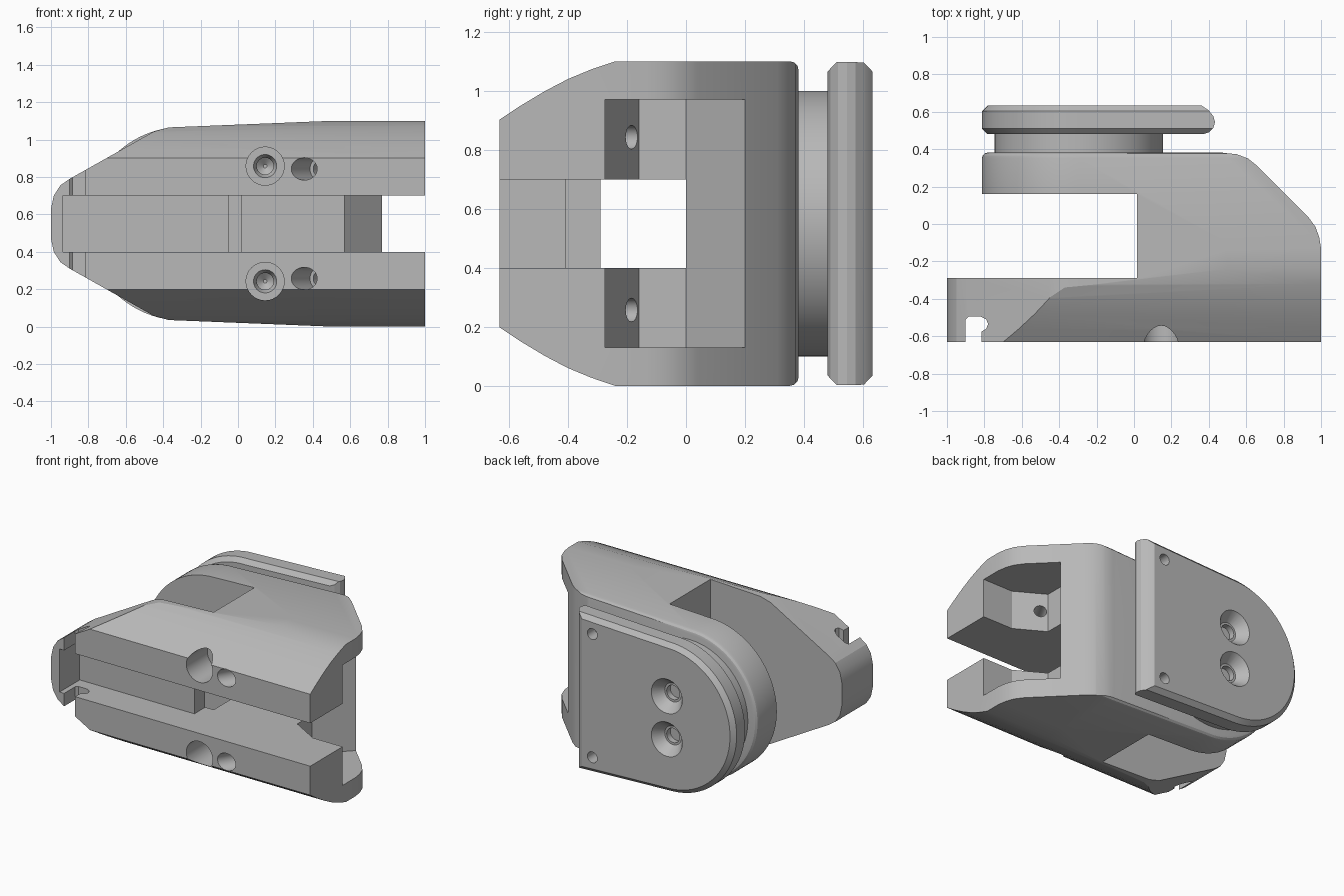
import bpy, bmesh, math
from mathutils import Vector

if "Cube" in bpy.data.objects:
    bpy.data.objects.remove(bpy.data.objects["Cube"])

HEIGHT = 1.1
MID = HEIGHT / 2

grey = bpy.data.materials.new("machined grey")
grey.use_nodes = True
grey.diffuse_color = (0.48, 0.48, 0.48, 1)
grey.node_tree.nodes["Principled BSDF"].inputs["Base Color"].default_value = grey.diffuse_color


def finish(name, bm):
    bmesh.ops.recalc_face_normals(bm, faces=bm.faces)
    mesh = bpy.data.meshes.new(name)
    bm.to_mesh(mesh)
    bm.free()
    mesh.materials.append(grey)
    obj = bpy.data.objects.new(name, mesh)
    bpy.context.collection.objects.link(obj)
    return obj


def prism(name, outline, axis, low, high, bevel_low=0, bevel_high=0, segments=1):
    """Extrude an outline along an axis, with optional rounded rims."""
    def place(u, v, w):
        return {"x": (w, u, v), "y": (u, w, v), "z": (u, v, w)}[axis]
    bm = bmesh.new()
    a = [bm.verts.new(place(u, v, low)) for u, v in outline]
    b = [bm.verts.new(place(u, v, high)) for u, v in outline]
    caps = [bm.faces.new(a), bm.faces.new(b)]
    n = len(a)
    for i in range(n):
        j = (i + 1) % n
        bm.faces.new((a[i], a[j], b[j], b[i]))
    bmesh.ops.recalc_face_normals(bm, faces=bm.faces)
    rims = [(list(c.edges), w) for c, w in zip(caps, (bevel_low, bevel_high)) if w]
    for edges, width in rims:
        bmesh.ops.bevel(bm, geom=edges, offset=width, segments=segments,
                        profile=0.5, affect="EDGES")
    return finish(name, bm)


def bore(origin, direction, steps, sides=32):
    """Turned cutter: (radius, depth) steps along a direction."""
    bm = bmesh.new()
    rot = Vector(direction).to_track_quat("Z", "Y")
    rings = []
    for r, d in steps:
        rings.append([bm.verts.new(Vector(origin) + rot @ Vector((
            r * math.cos(math.tau * i / sides), r * math.sin(math.tau * i / sides), d)))
            for i in range(sides)])
    bm.faces.new(rings[0])
    bm.faces.new(rings[-1])
    for p, q in zip(rings, rings[1:]):
        for i in range(sides):
            j = (i + 1) % sides
            bm.faces.new((p[i], p[j], q[j], q[i]))
    return finish("bore_cutter", bm)


def combine(target, tool, operation, keep=False):
    mod = target.modifiers.new("cut", "BOOLEAN")
    mod.operation, mod.solver, mod.object = operation, "EXACT", tool
    bpy.context.view_layer.objects.active = target
    bpy.ops.object.modifier_apply(modifier=mod.name)
    if not keep:
        bpy.data.objects.remove(tool)


def mirrored(upper):
    """Close an upper half outline with its reflection about mid height."""
    return upper + [(u, HEIGHT - v) for u, v in reversed(upper)]


def box(x0, x1, y0, y1, z0, z1):
    return prism("box_cutter", [(x0, y0), (x1, y0), (x1, y1), (x0, y1)], "z", z0, z1)


# Outlines: round-ended tab, tapered arm, and curved front shoulder
CX, R = -0.295, 0.518
arc = [(CX - R * math.sin(t), MID + R * math.cos(t))
       for t in (math.pi / 2 * i / 24 for i in range(24))]


def round_end(x_end):
    taper = [(x_end, HEIGHT)] + ([(0.5, HEIGHT)] if x_end > 0.5 else [])
    upper = taper + arc
    lower = [(u, HEIGHT - v) for u, v in reversed(upper)]
    return upper + [(CX - R, MID)] + lower


arm_outline = mirrored([(1.1, HEIGHT), (0.5, HEIGHT), (CX, MID + R), (-0.37, 1.065),
                        (-0.45, 1.043), (-0.9, 0.79), (-0.95, 0.755),
                        (-0.985, 0.7), (-1, 0.63)])
shoulder = mirrored([(0.1, HEIGHT), (-0.24, HEIGHT), (-0.32, 1.073), (-0.4, 1.04),
                     (-0.48, 0.998), (-0.56, 0.95), (-0.635, 0.9), (-0.8, 0.78)])
plan = [(-1.1, -0.8), (1, -0.8), (1, -0.13), (0.99, -0.07), (0.97, -0.015), (0.93, 0.04),
        (0.66, 0.31), (0.61, 0.35), (0.55, 0.373), (0.48, 0.38), (0.3, 0.42),
        (-1.1, 0.42), (-1.1, 0.16), (0.015, 0.16), (0.015, -0.29), (-1.1, -0.29)]

# Main body: front arm and rear tab trimmed by the plan outline
plan_tool = prism("plan_tool", plan, "z", -0.2, 1.3)
body = prism("main_body", arm_outline, "y", -0.632, -0.1)
combine(body, prism("shoulder_tool", shoulder, "x", -1.3, 1.3), "INTERSECT")
combine(body, plan_tool, "INTERSECT", keep=True)
rear = prism("rear_tab", round_end(1.1), "y", -0.1, 0.382, bevel_high=0.03, segments=3)
combine(rear, plan_tool, "INTERSECT")
combine(body, rear, "UNION")

# Long front slot, deeper behind the web
combine(body, box(-0.935, 1.2, -0.8, -0.41, 0.4, 0.7), "DIFFERENCE")
combine(body, box(-0.05, 1.2, -0.5, 0, 0.4, 0.7), "DIFFERENCE")

# Side pocket with slanted walls
pocket = [(0.57, 0), (0.57, -0.16), (0.77, -0.275), (1.2, -0.275), (1.2, 0.63)]
combine(body, prism("pocket_tool", pocket, "z", 0.13, 0.97), "DIFFERENCE")

# Hooked notch at the arm tip
notch = [(-0.9, -0.8), (-0.9, -0.51), (-0.885, -0.495), (-0.82, -0.495), (-0.79, -0.51),
         (-0.78, -0.535), (-0.79, -0.56), (-0.815, -0.575), (-0.815, -0.8)]
combine(body, prism("notch_tool", notch, "z", -0.2, 1.3), "DIFFERENCE")

# Front screw bores and slanted pin holes
for side in (-1, 1):
    z = MID + side * 0.308
    combine(body, bore((0.145, -0.8, z), (0, 1, 0), [
        (0.102, 0), (0.102, 0.4), (0.062, 0.4), (0.045, 0.44), (0.045, 0.5), (0.01, 0.53)]),
        "DIFFERENCE")
    z = MID + side * 0.293
    combine(body, bore((0.257, -0.8, z), (0.5, 0.866, 0), [
        (0.06, 0), (0.06, 0.36), (0.04, 0.36), (0.04, 0.8)]), "DIFFERENCE")

# Pivot post between body and plate
ring = [(CX + 0.45 * math.cos(math.tau * i / 72), MID + 0.45 * math.sin(math.tau * i / 72))
        for i in range(72)]
post = prism("pivot_post", ring, "y", 0.37, 0.49)

# Back plate: chamfered round end, bull-nosed straight end
plate = prism("back_plate", round_end(0.6), "y", 0.48, 0.633,
              bevel_low=0.03, bevel_high=0.03)
nose = [(-1, 0.4), (0.36, 0.4), (0.37, 0.48), (0.4, 0.49), (0.425, 0.515), (0.433, 0.545),
        (0.425, 0.575), (0.4, 0.607), (0.36, 0.634), (0.3, 0.7), (-1, 0.7)]
combine(plate, prism("nose_tool", nose, "z", -0.2, 1.3), "INTERSECT")
for side in (-1, 1):
    combine(plate, bore((CX, 0.653, MID + side * 0.15), (0, -1, 0), [
        (0.135, 0), (0.065, 0.09), (0.05, 0.09), (0.05, 0.13)]), "DIFFERENCE")
    combine(plate, bore((0.28, 0.7, MID + side * 0.43), (0, -1, 0), [
        (0.038, 0), (0.038, 0.15)]), "DIFFERENCE")

# Smooth the curves, keep machined edges crisp
for obj in (body, post, plate):
    bpy.ops.object.select_all(action="DESELECT")
    obj.select_set(True)
    bpy.context.view_layer.objects.active = obj
    bpy.ops.object.shade_smooth_by_angle(angle=math.radians(22))
